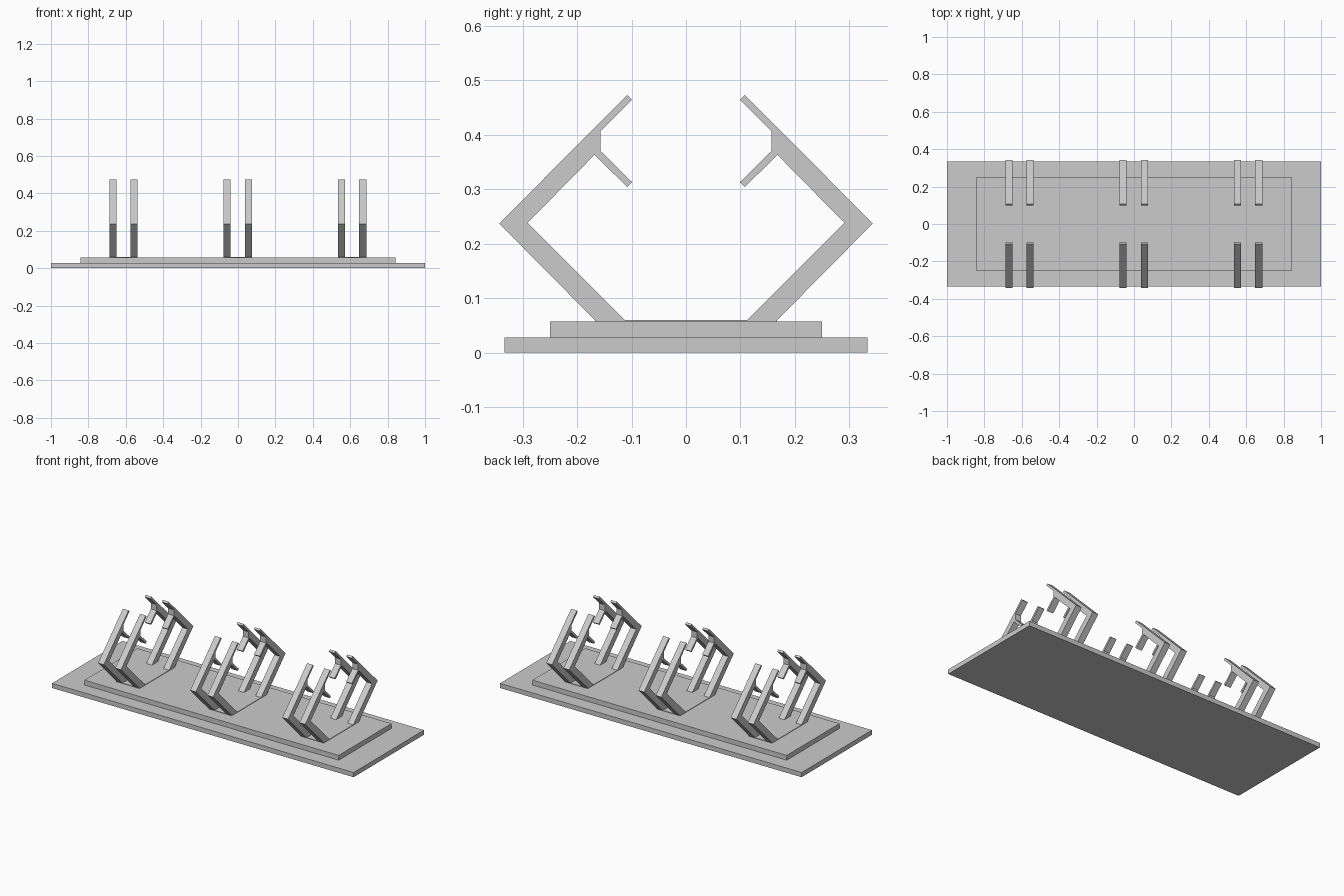
import bpy, bmesh

if "Cube" in bpy.data.objects:
    bpy.data.objects.remove(bpy.data.objects["Cube"])


def box(name, x, y, z0, z1, cx=0.0):
    """Box with half sizes x, y between heights z0 and z1."""
    bm = bmesh.new()
    bmesh.ops.create_cube(bm, size=1)
    for v in bm.verts:
        v.co = (cx + v.co.x * 2 * x, v.co.y * 2 * y, z1 if v.co.z > 0 else z0)
    finish(name, bm)


def finish(name, bm):
    bmesh.ops.recalc_face_normals(bm, faces=bm.faces)
    mesh = bpy.data.meshes.new(name)
    bm.to_mesh(mesh)
    bm.free()
    bpy.context.collection.objects.link(bpy.data.objects.new(name, mesh))


def extrude_profile(name, points, x0, x1):
    """Extrude a (y, z) outline along x."""
    bm = bmesh.new()
    face = bm.faces.new([bm.verts.new((x0, y, z)) for y, z in points])
    ext = bmesh.ops.extrude_face_region(bm, geom=[face])
    verts = [g for g in ext["geom"] if isinstance(g, bmesh.types.BMVert)]
    bmesh.ops.translate(bm, verts=verts, vec=(x1 - x0, 0, 0))
    finish(name, bm)


# Stepped base
box("base_lower", 1.0, 0.333, 0.0, 0.028)
box("base_upper", 0.843, 0.25, 0.028, 0.057)

# Bent arm outline with forked tip
ARM = [(0.112, 0.059), (0.167, 0.059), (0.343, 0.237), (0.108, 0.473),
       (0.099, 0.464), (0.157, 0.406), (0.157, 0.370), (0.099, 0.313),
       (0.108, 0.304), (0.168, 0.363), (0.291, 0.238)]

# Three cradles, each a thin foot plate with four arms
for i, cx in enumerate((-0.612, -0.001, 0.61)):
    box(f"foot_plate_{i + 1}", 0.076, 0.167, 0.057, 0.060, cx)
    for x0, x1, sx in ((-0.076, -0.038, "left"), (0.038, 0.076, "right")):
        for side, sy in ((-1, "front"), (1, "back")):
            extrude_profile(f"arm_{i + 1}_{sy}_{sx}",
                            [(side * y, z) for y, z in ARM], cx + x0, cx + x1)
